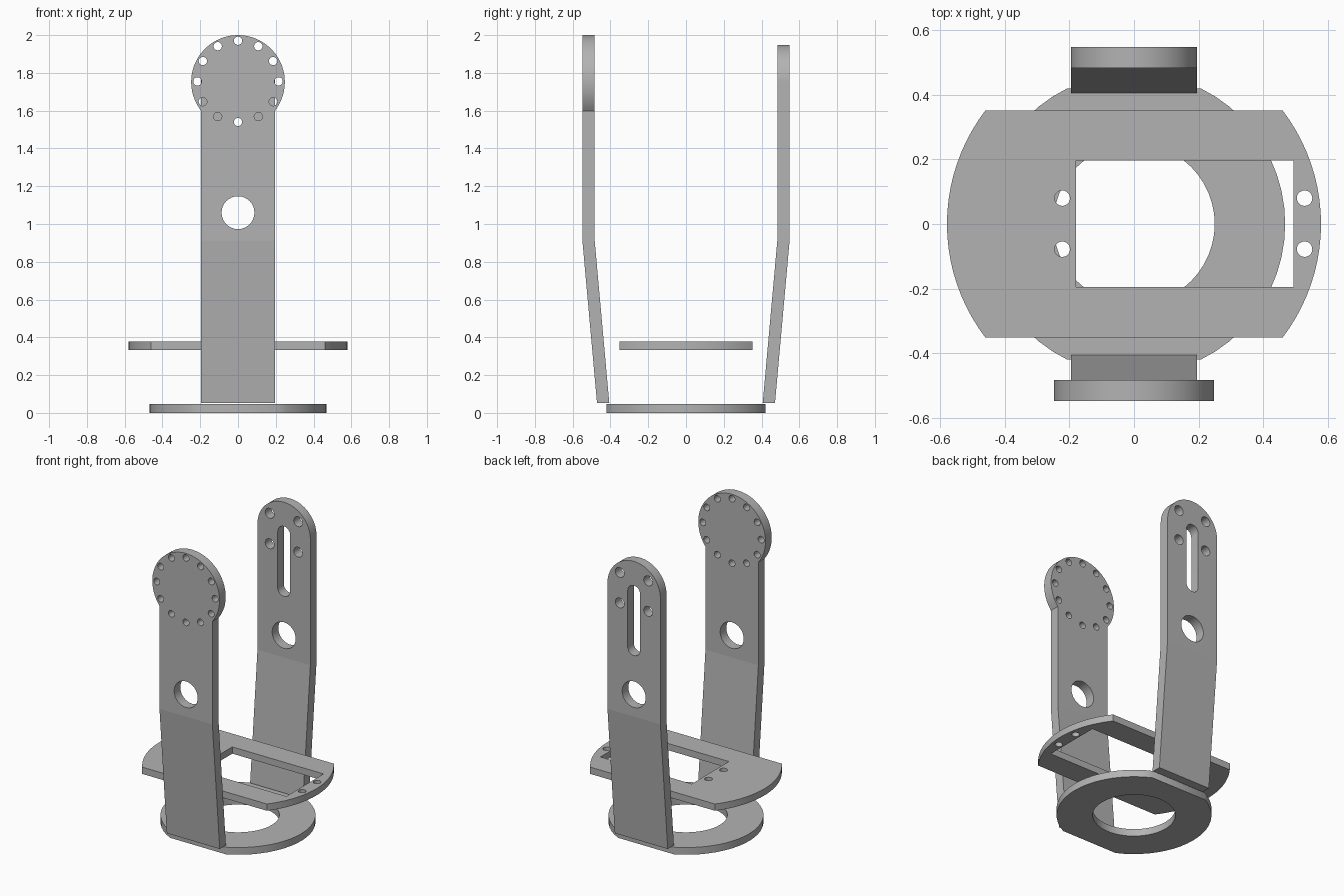
import bpy
import bmesh
from math import sin, cos, pi, asin, acos
from mathutils import Matrix

cube = bpy.data.objects.get("Cube")
if cube:
    bpy.data.objects.remove(cube, do_unlink=True)

# Single flat grey
GREY = (0.45, 0.45, 0.45, 1)
grey = bpy.data.materials.new("plain grey")
grey.use_nodes = True
grey.diffuse_color = GREY
grey.node_tree.nodes["Principled BSDF"].inputs["Base Color"].default_value = GREY


# Profile helpers
def arc(cx, cy, r, start, end, n):
    return [(cx + r * cos(start + (end - start) * i / n),
             cy + r * sin(start + (end - start) * i / n)) for i in range(n + 1)]


def circle(cx, cy, r, n=32):
    return arc(cx, cy, r, 0, 2 * pi, n)[:-1]


def clipped_disc(r, half):
    a = asin(half / r)
    return arc(0, 0, r, -a, a, 20) + arc(0, 0, r, pi - a, pi + a, 20)


def slot(low, high, r):
    return arc(0, high, r, 0, pi, 12) + arc(0, low, r, pi, 2 * pi, 12)


def arm_outline(r, centre, half, bottom):
    a = acos(half / r)
    return [(-half, bottom), (half, bottom)] + arc(0, centre, r, -a, pi + a, 48)


def plate(name, outlines, thickness, matrix, bend=None):
    """Extrude an outline with holes; bend = (height, slant) tilts the lower part."""
    curve = bpy.data.curves.new(name + " profile", "CURVE")
    curve.dimensions = "2D"
    curve.fill_mode = "BOTH"
    curve.extrude = thickness / 2
    for pts in outlines:
        spline = curve.splines.new("POLY")
        spline.points.add(len(pts) - 1)
        for p, (x, y) in zip(spline.points, pts):
            p.co = (x, y, 0, 1)
        spline.use_cyclic_u = True
    temp = bpy.data.objects.new(name + " profile", curve)
    bpy.context.collection.objects.link(temp)
    graph = bpy.context.evaluated_depsgraph_get()
    mesh = bpy.data.meshes.new_from_object(temp.evaluated_get(graph))
    bpy.data.objects.remove(temp, do_unlink=True)
    bpy.data.curves.remove(curve)

    bm = bmesh.new()
    bm.from_mesh(mesh)
    bmesh.ops.remove_doubles(bm, verts=bm.verts, dist=1e-5)
    bmesh.ops.transform(bm, matrix=matrix, verts=bm.verts)
    if bend:
        height, slant = bend
        cut = bmesh.ops.bisect_plane(bm, geom=bm.verts[:] + bm.edges[:] + bm.faces[:],
                                     plane_co=(0, 0, height), plane_no=(0, 0, 1))
        for e in cut["geom_cut"]:
            if isinstance(e, bmesh.types.BMEdge):
                e.smooth = False
        for v in bm.verts:
            if v.co.z < height:
                v.co.y += slant * (height - v.co.z)
    bmesh.ops.recalc_face_normals(bm, faces=bm.faces)
    bm.to_mesh(mesh)
    bm.free()
    mesh.name = name
    mesh.materials.clear()
    mesh.materials.append(grey)
    obj = bpy.data.objects.new(name, mesh)
    bpy.context.collection.objects.link(obj)
    bpy.ops.object.select_all(action="DESELECT")
    obj.select_set(True)
    bpy.context.view_layer.objects.active = obj
    bpy.ops.object.shade_smooth_by_angle(angle=pi / 6)


# Base ring with flattened front and back
plate("base_ring", [clipped_disc(0.468, 0.42), circle(0, 0, 0.25, 48)],
      0.048, Matrix.Translation((0, 0, 0.024)))

# Middle plate with a rectangular window and four screw holes
window = [(-0.18, -0.195), (0.493, -0.195), (0.493, 0.197), (-0.18, 0.197)]
screws = [circle(x, y, 0.024, 20) for x in (-0.222, 0.528) for y in (-0.078, 0.08)]
plate("middle_plate", [clipped_disc(0.579, 0.352), window] + screws,
      0.045, Matrix.Translation((0, 0, 0.355)))

# Upright arms, bent inward below the large hole
THICK, ARM_Y, BOTTOM, HUB = 0.065, 0.516, 0.053, 1.755
BEND, SLANT = 0.912, 0.09
upright = Matrix.Rotation(pi / 2, 4, "X")
cable_hole = circle(0, 1.06, 0.087)

bolt_ring = [circle(0.215 * sin(i * pi / 6), HUB + 0.215 * cos(i * pi / 6), 0.022, 20)
             for i in range(12)]
plate("front_arm", [arm_outline(0.248, HUB - 0.003, 0.195, BOTTOM), cable_hole] + bolt_ring,
      THICK, Matrix.Translation((0, -ARM_Y, 0)) @ upright, (BEND, SLANT))

corner_holes = [circle(x, z, 0.033, 20) for x in (-0.105, 0.105) for z in (1.642, 1.845)]
plate("back_arm", [arm_outline(0.195, HUB - 0.003, 0.195, BOTTOM), cable_hole,
                   slot(1.365, 1.74, 0.046)] + corner_holes,
      THICK, Matrix.Translation((0, ARM_Y, 0)) @ upright, (BEND, -SLANT))
